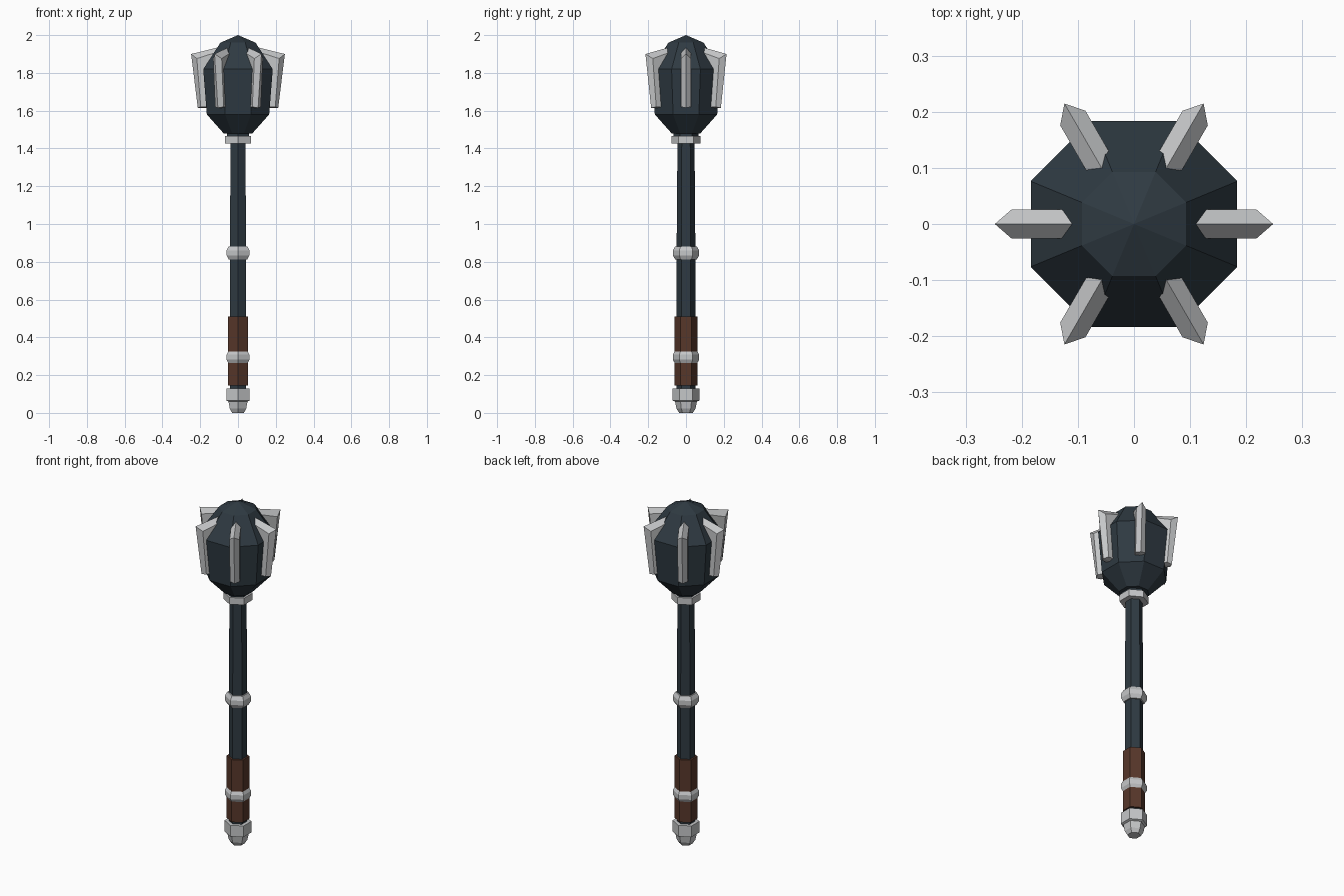
import bpy, bmesh, math
from mathutils import Matrix

if "Cube" in bpy.data.objects:
    bpy.data.objects.remove(bpy.data.objects["Cube"])


def material(name, rgb):
    m = bpy.data.materials.new(name)
    m.diffuse_color = (*rgb, 1)
    m.use_nodes = True
    m.node_tree.nodes["Principled BSDF"].inputs["Base Color"].default_value = m.diffuse_color
    return m


DARK = material("dark_steel", (0.028, 0.042, 0.054))
SILVER = material("silver", (0.56, 0.57, 0.58))
BROWN = material("brown_leather", (0.095, 0.038, 0.023))


def finish(name, bm, mat):
    bmesh.ops.recalc_face_normals(bm, faces=bm.faces)
    me = bpy.data.meshes.new(name)
    bm.to_mesh(me)
    bm.free()
    me.materials.append(mat)
    ob = bpy.data.objects.new(name, me)
    bpy.context.collection.objects.link(ob)
    return ob


def lathe(name, profile, sides, start, mat):
    """Closed faceted solid from (corner radius, z) pairs; radius 0 makes a point."""
    bm = bmesh.new()
    rings = []
    for r, z in profile:
        n = 1 if r == 0 else sides
        rings.append([bm.verts.new((r * math.cos(start + 2 * math.pi * i / sides),
                                    r * math.sin(start + 2 * math.pi * i / sides), z))
                      for i in range(n)])
    for a, b in zip(rings, rings[1:]):
        for i in range(sides):
            j = (i + 1) % sides
            if len(b) == 1:
                bm.faces.new((a[i], a[j], b[0]))
            else:
                bm.faces.new((a[i], a[j], b[j], b[i]))
    for ring in (rings[0], rings[-1]):
        if len(ring) > 1:
            bm.faces.new(ring)
    return finish(name, bm, mat)


HEX = math.pi / 2       # hexagon corners on the y axis
OCT = math.pi / 8       # octagon flats on the axes
K = 1 / math.cos(OCT)   # flat distance to corner radius

# Shaft, grip and pommel
lathe("shaft", [(0.049, 0.10), (0.049, 0.95), (0.046, 1.32), (0.044, 1.50)], 6, HEX, DARK)
lathe("grip", [(0.06, 0.145), (0.06, 0.51)], 6, HEX, BROWN)
lathe("pommel", [(0.036, 0.0), (0.05, 0.022), (0.058, 0.06), (0.071, 0.065), (0.071, 0.13)],
      6, HEX, SILVER)

# Bevelled rings and the collar under the head
for name, z in (("grip_ring", 0.295), ("middle_ring", 0.847)):
    lathe(name, [(0.057, z - 0.035), (0.07, z - 0.013), (0.07, z + 0.013), (0.057, z + 0.035)],
          6, HEX, SILVER)
lathe("collar", [(0.078, 1.425), (0.078, 1.465)], 6, HEX, SILVER)
lathe("neck", [(0.066, 1.46), (0.066, 1.49)], 6, HEX, DARK)

# Octagonal head
lathe("head", [(0.076 * K, 1.48), (0.165 * K, 1.58), (0.184 * K, 1.82),
               (0.093 * K, 1.96), (0, 2.0)], 8, OCT, DARK)

# Six flanges: pentagonal section, ridge on the outer edge and along the top
T = 0.026
for k in range(6):
    bm = bmesh.new()
    bottom = [bm.verts.new(c) for c in
              ((0.12, -T, 1.62), (0.197, -T, 1.62), (0.213, 0, 1.615),
               (0.197, T, 1.62), (0.12, T, 1.62), (0.12, 0, 1.615))]
    top = [bm.verts.new(c) for c in
           ((0.105, -T, 1.912), (0.218, -T, 1.876), (0.248, 0, 1.9),
            (0.218, T, 1.876), (0.105, T, 1.912), (0.105, 0, 1.935))]
    for i in range(6):
        j = (i + 1) % 6
        bm.faces.new((bottom[i], bottom[j], top[j], top[i]))
    for ring in (bottom, top):
        bm.faces.new((ring[0], ring[1], ring[2], ring[5]))
        bm.faces.new((ring[5], ring[2], ring[3], ring[4]))
    bm.transform(Matrix.Rotation(k * math.pi / 3, 4, 'Z'))
    finish(f"flange_{k + 1}", bm, SILVER)
